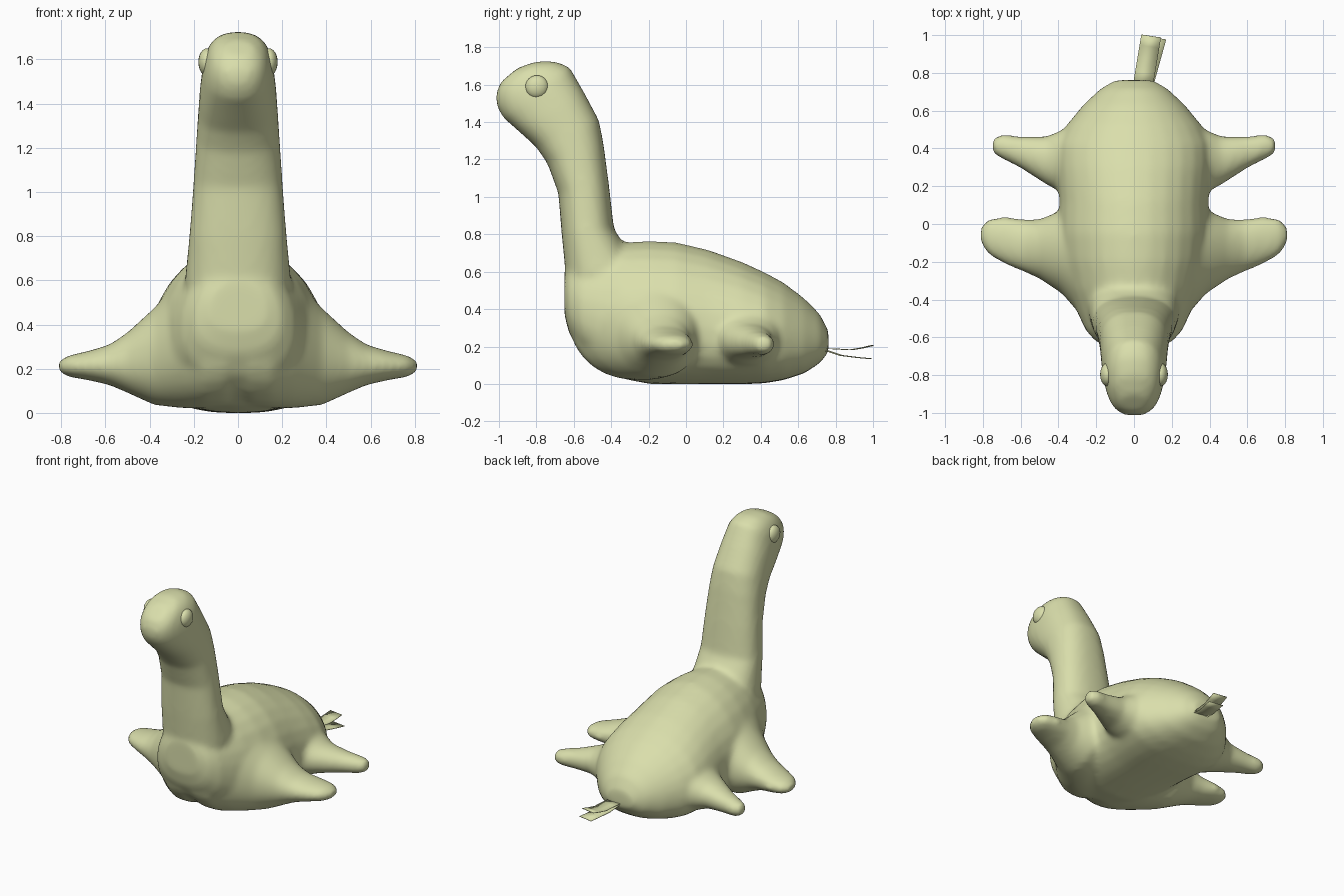
import bpy, bmesh, math
from mathutils import Vector

cube = bpy.data.objects.get("Cube")
if cube:
    bpy.data.objects.remove(cube, do_unlink=True)

plush = bpy.data.materials.new("pale_olive_plush")
plush.use_nodes = True
COLOR = (0.70, 0.735, 0.41, 1)
plush.diffuse_color = COLOR
bsdf = plush.node_tree.nodes["Principled BSDF"]
bsdf.inputs["Base Color"].default_value = COLOR
bsdf.inputs["Roughness"].default_value = 0.9


def loft(bm, sections, power=2.0, low_power=None, low=1.0, n=28):
    """Closed tube of (centre, half axis u, half axis v) superellipses; low scales the -v half."""
    rings = []
    for c, u, v in sections:
        ring = []
        for i in range(n):
            a = 2 * math.pi * i / n
            cu, sv = math.cos(a), math.sin(a)
            p = 2 / (low_power if low_power and sv < 0 else power)
            cu = math.copysign(abs(cu) ** p, cu)
            sv = math.copysign(abs(sv) ** p, sv) * (low if sv < 0 else 1)
            ring.append(bm.verts.new(Vector(c) + Vector(u) * cu + Vector(v) * sv))
        rings.append(ring)
    for a, b in zip(rings, rings[1:]):
        for i in range(n):
            j = (i + 1) % n
            bm.faces.new((a[i], a[j], b[j], b[i]))
    bm.faces.new(rings[0][::-1])
    bm.faces.new(rings[-1])


def make_object(name, bm):
    bmesh.ops.recalc_face_normals(bm, faces=bm.faces[:])
    mesh = bpy.data.meshes.new(name)
    bm.to_mesh(mesh)
    bm.free()
    mesh.materials.append(plush)
    for p in mesh.polygons:
        p.use_smooth = True
    ob = bpy.data.objects.new(name, mesh)
    bpy.context.collection.objects.link(ob)
    return ob


bm = bmesh.new()

# Torso: y, half width, bottom, top; widest below the middle, with a flatter belly
torso = [(-0.65, 0.13, 0.37, 0.60), (-0.625, 0.20, 0.27, 0.66), (-0.565, 0.255, 0.17, 0.70),
         (-0.48, 0.295, 0.095, 0.72), (-0.35, 0.345, 0.03, 0.755), (-0.2, 0.385, 0.0, 0.765),
         (-0.05, 0.40, -0.002, 0.757), (0.12, 0.395, -0.002, 0.717), (0.3, 0.41, -0.002, 0.652),
         (0.42, 0.41, 0.003, 0.597), (0.52, 0.36, 0.02, 0.543), (0.63, 0.27, 0.055, 0.46),
         (0.715, 0.18, 0.11, 0.375), (0.762, 0.10, 0.17, 0.285)]
BELLY = 0.42
loft(bm, [((0, y, b + BELLY * (t - b)), (w, 0, 0), (0, 0, (1 - BELLY) * (t - b)))
          for y, w, b, t in torso], 1.95, 2.5, BELLY / (1 - BELLY))

# Neck and head: front y, z, back y, z, half width
neck = [(-0.52, 0.35, -0.15, 0.45, 0.22), (-0.64, 0.55, -0.28, 0.66, 0.24),
        (-0.665, 0.80, -0.385, 0.83, 0.22), (-0.683, 1.02, -0.41, 1.05, 0.203),
        (-0.742, 1.18, -0.44, 1.28, 0.19), (-0.805, 1.27, -0.465, 1.41, 0.182),
        (-0.895, 1.35, -0.545, 1.56, 0.174), (-0.98, 1.425, -0.622, 1.695, 0.16),
        (-1.01, 1.48, -0.70, 1.725, 0.145), (-1.018, 1.54, -0.80, 1.725, 0.12),
        (-0.995, 1.61, -0.90, 1.69, 0.07)]
loft(bm, [((0, (fy + by) / 2, (fz + bz) / 2), (w, 0, 0),
           (0, (by - fy) / 2, (bz - fz) / 2)) for fy, fz, by, bz, w in neck], 2.35)

# Flippers: x, back y, front y, bottom, top
front_flipper = [(0.05, 0.05, -0.63, 0.03, 0.68), (0.15, 0.07, -0.61, 0.02, 0.66),
                 (0.25, 0.09, -0.52, 0.02, 0.61), (0.38, 0.075, -0.37, 0.035, 0.475),
                 (0.50, 0.025, -0.29, 0.09, 0.365), (0.58, 0.025, -0.255, 0.125, 0.31),
                 (0.68, 0.04, -0.215, 0.148, 0.28), (0.77, 0.03, -0.165, 0.163, 0.26),
                 (0.812, -0.015, -0.105, 0.185, 0.235)]
rear_flipper = [(0.2, 0.52, 0.14, 0.07, 0.43), (0.38, 0.50, 0.165, 0.10, 0.375),
                (0.46, 0.465, 0.205, 0.13, 0.325), (0.60, 0.465, 0.295, 0.148, 0.285),
                (0.70, 0.475, 0.345, 0.155, 0.268), (0.752, 0.455, 0.375, 0.175, 0.248)]
for side in (1, -1):
    for rows in (front_flipper, rear_flipper):
        loft(bm, [((side * x, (y0 + y1) / 2, (b + t) / 2), (0, (y0 - y1) / 2, 0),
                   (0, 0, (t - b) / 2)) for x, y0, y1, b, t in rows], 2.1)

# Fuse into one sewn skin with soft joins
body = make_object("body", bm)
fuse = body.modifiers.new("fuse", 'REMESH')
fuse.mode = 'VOXEL'
fuse.voxel_size = 0.018
fuse.use_smooth_shade = True
soften = body.modifiers.new("soften", 'SMOOTH')
soften.factor = 0.5
soften.iterations = 12

# Button eyes
for side, name in ((1, "left_eye"), (-1, "right_eye")):
    bm = bmesh.new()
    bmesh.ops.create_uvsphere(bm, u_segments=20, v_segments=12, radius=0.062)
    bmesh.ops.scale(bm, vec=(0.62, 1, 1), verts=bm.verts[:])
    bmesh.ops.translate(bm, vec=(side * 0.141, -0.797, 1.588), verts=bm.verts[:])
    make_object(name, bm)

# Two thin fabric tags at the rear: (y, z) path, sideways lean
tags = [("upper_tag", [(0.72, 0.19), (0.80, 0.187), (0.88, 0.182), (0.94, 0.192), (0.995, 0.205)], 0.045),
        ("lower_tag", [(0.72, 0.188), (0.77, 0.172), (0.83, 0.152), (0.91, 0.142), (0.985, 0.135)], 0.075)]
for name, path, lean in tags:
    bm = bmesh.new()
    rows = []
    for y, z in path:
        x = 0.045 + lean * (y - 0.72) / 0.27
        rows.append([bm.verts.new((x + s * 0.052, y - s * 0.008, z)) for s in (-1, 1)])
    for a, b in zip(rows, rows[1:]):
        bm.faces.new((a[0], a[1], b[1], b[0]))
    tag = make_object(name, bm)
    thick = tag.modifiers.new("thickness", 'SOLIDIFY')
    thick.thickness = 0.004
    thick.offset = 0
